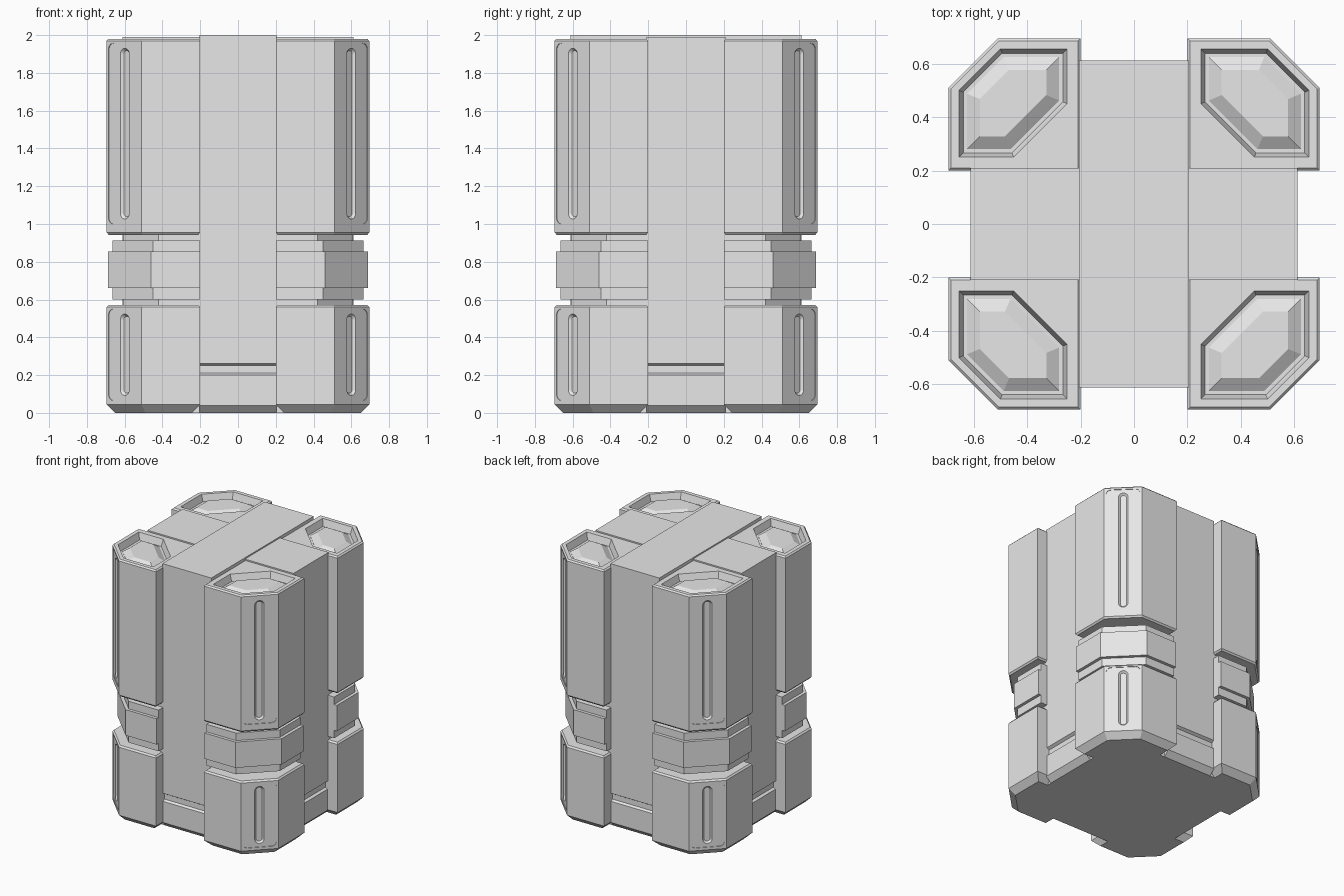
import bpy, bmesh, math
from mathutils import Vector

cube = bpy.data.objects.get("Cube")
if cube:
    bpy.data.objects.remove(cube, do_unlink=True)

GREY = (0.8, 0.8, 0.8, 1.0)
grey = bpy.data.materials.new("plain_grey")
grey.use_nodes = True
grey.diffuse_color = GREY
grey.node_tree.nodes["Principled BSDF"].inputs["Base Color"].default_value = GREY


def inset(outline, d):
    """Move every edge of a convex counter-clockwise outline inward by d."""
    pts = [Vector(p) for p in outline]
    result = []
    for i, p in enumerate(pts):
        a = (p - pts[i - 1]).normalized()
        b = (pts[(i + 1) % len(pts)] - p).normalized()
        na, nb = Vector((-a.y, a.x)), Vector((-b.y, b.x))
        result.append(p + (na + nb) * d / (1 + na.dot(nb)))
    return result


def loft(name, sections, frame=None):
    """Closed solid through (outline, height) sections."""
    bm = bmesh.new()
    rings = []
    for outline, h in sections:
        co = [Vector((p[0], p[1], h)) for p in outline]
        rings.append([bm.verts.new(frame(c) if frame else c) for c in co])
    n = len(rings[0])
    for low, high in zip(rings, rings[1:]):
        for i in range(n):
            j = (i + 1) % n
            bm.faces.new((low[i], low[j], high[j], high[i]))
    bm.faces.new(rings[0][::-1])
    bm.faces.new(rings[-1])
    bmesh.ops.recalc_face_normals(bm, faces=bm.faces)
    mesh = bpy.data.meshes.new(name)
    bm.to_mesh(mesh)
    bm.free()
    mesh.materials.append(grey)
    obj = bpy.data.objects.new(name, mesh)
    bpy.context.collection.objects.link(obj)
    return obj


def carve(obj, cutters):
    """Subtract the cutters one after another, then remove them."""
    for cutter in cutters:
        cutter.hide_render = True
        mod = obj.modifiers.new("carve", 'BOOLEAN')
        mod.operation = 'DIFFERENCE'
        mod.solver = 'EXACT'
        mod.object = cutter
    graph = bpy.context.evaluated_depsgraph_get()
    graph.update()
    mesh = bpy.data.meshes.new_from_object(obj.evaluated_get(graph))
    obj.modifiers.clear()
    obj.data = mesh
    for cutter in cutters:
        bpy.data.objects.remove(cutter, do_unlink=True)


def to_four_corners(obj):
    mod = obj.modifiers.new("four_corners", 'MIRROR')
    mod.use_axis = (True, True, False)
    mod.use_mirror_merge = False


def rect(x, y):
    return [(-x, -y), (x, -y), (x, y), (-x, y)]


def corner(outer, chamfer, inner=0.2):
    return [(inner, inner), (outer, inner), (outer, chamfer),
            (chamfer, outer), (inner, outer)]


def rounded(width, z0, z1, r, steps=6):
    """Rounded upright rectangle, counter-clockwise."""
    w, pts = width / 2 - r, []
    centres = [(w, z1 - r), (-w, z1 - r), (-w, z0 + r), (w, z0 + r)]
    for k, (cx, cz) in enumerate(centres):
        for s in range(steps + 1):
            a = math.pi / 2 * (k + s / steps)
            pts.append((cx + r * math.cos(a), cz + r * math.sin(a)))
    return pts


def on_chamfer(c):
    """Place (across, up, outward) on the diagonal face of a corner post."""
    k = math.sqrt(0.5)
    return Vector((0.605 + k * (c.z - c.x), 0.605 + k * (c.z + c.x), c.y))


def panel_cutters(z0, z1):
    panel = rounded(0.236, z0, z1, 0.035)
    slot = rounded(0.07, z0 + 0.025, z1 - 0.025, 0.034)
    return [
        loft("panel_cutter", [(panel, -0.008), (panel, 0.03)], on_chamfer),
        loft("slot_cutter", [(inset(slot, 0.014), -0.022), (slot, -0.006),
                             (slot, 0.03)], on_chamfer)]


# Core: two crossing slabs with a groove above the base
def core_sections(make, top):
    profile = [(0.57, 0), (0.61, 0.04), (0.61, 0.2), (0.592, 0.21),
               (0.592, 0.25), (0.612, 0.262), (0.612, top)]
    return [(make(reach), z) for reach, z in profile]


loft("core_front_to_back", core_sections(lambda r: rect(0.205, r), 2.0))
loft("core_side_to_side", core_sections(lambda r: rect(r, 0.21), 1.99))
loft("base_plate", [(rect(0.57, 0.57), 0), (rect(0.57, 0.57), 0.035)])

# Lower corner posts
post = corner(0.695, 0.51)
lower = loft("lower_corner_post", [
    (inset(post, 0.045), 0), (post, 0.045), (post, 0.56),
    (inset(post, 0.01), 0.572)])
carve(lower, panel_cutters(0.065, 0.55))
to_four_corners(lower)

# Stepped collars between the posts
neck, step, band = corner(0.61, 0.42), corner(0.665, 0.45), corner(0.688, 0.46)
collar = loft("corner_collar", [
    (neck, 0.55), (neck, 0.6), (step, 0.6), (step, 0.66), (band, 0.66),
    (band, 0.855), (step, 0.855), (step, 0.912), (neck, 0.912), (neck, 0.96)])
to_four_corners(collar)

# Upper corner posts with a six-sided pocket in the top
hexagon = [(0.25, 0.45), (0.45, 0.25), (0.655, 0.25),
           (0.655, 0.5), (0.5, 0.655), (0.25, 0.655)]
upper = loft("upper_corner_post", [
    (inset(post, 0.01), 0.943), (post, 0.955), (post, 1.97),
    (inset(post, 0.01), 1.98)])
pocket = loft("pocket_cutter", [
    (inset(hexagon, 0.016), 1.93), (hexagon, 1.98), (hexagon, 2.05)])
carve(upper, panel_cutters(1.0, 1.957) + [pocket])
to_four_corners(upper)

# Tapered plugs inside the pockets
plug = loft("pocket_plug", [
    (inset(hexagon, 0.03), 1.92), (inset(hexagon, 0.03), 1.932),
    (inset(hexagon, 0.078), 1.965)])
to_four_corners(plug)
